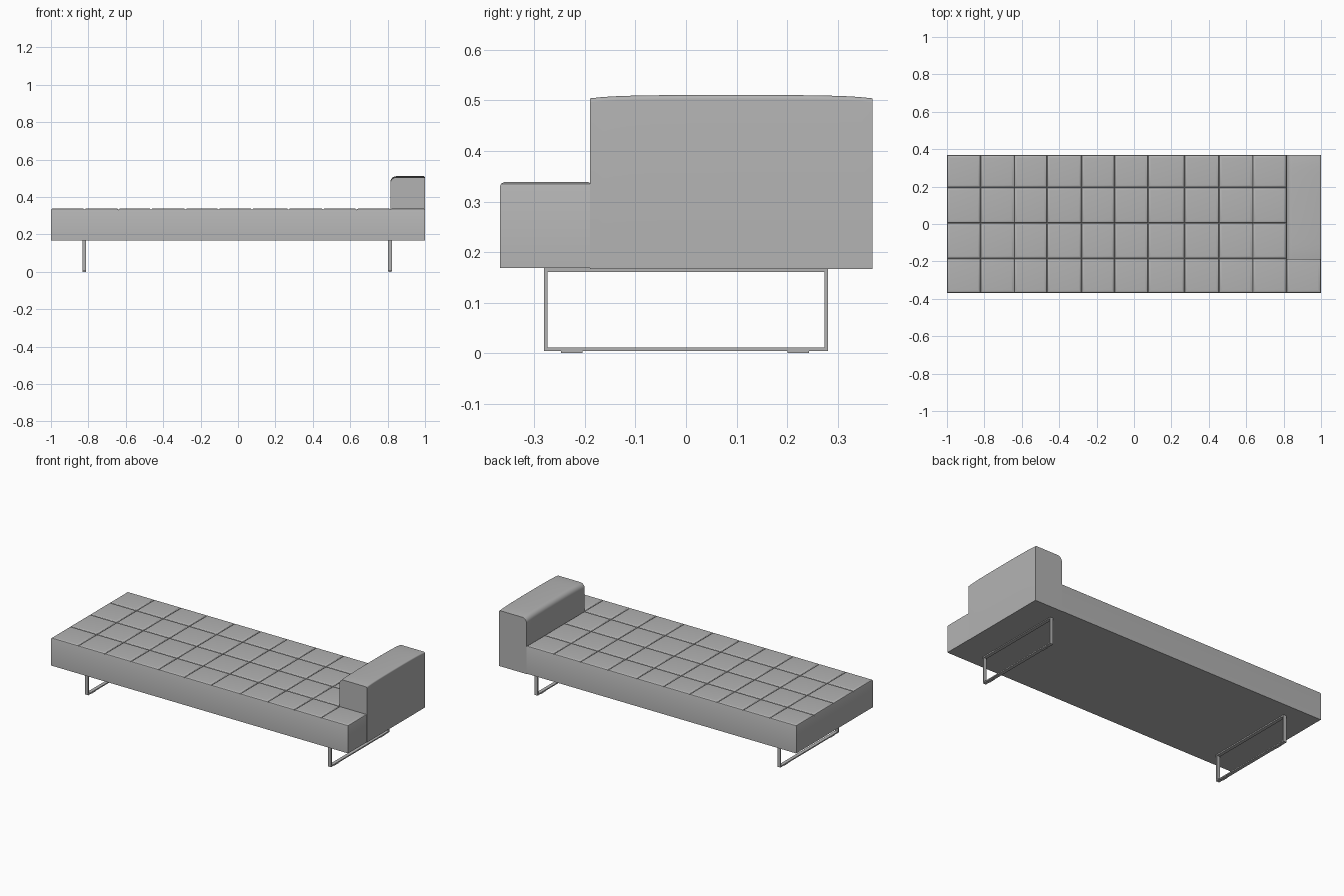
import bpy, bmesh, math
from mathutils import Matrix, Vector

cube = bpy.data.objects.get("Cube")
if cube:
    bpy.data.objects.remove(cube, do_unlink=True)

GREY = (0.45, 0.45, 0.45, 1)
grey = bpy.data.materials.new("grey")
grey.use_nodes = True
grey.diffuse_color = GREY
grey.node_tree.nodes["Principled BSDF"].inputs["Base Color"].default_value = GREY


def finish(bm, name, smooth=False):
    bmesh.ops.recalc_face_normals(bm, faces=bm.faces)
    mesh = bpy.data.meshes.new(name)
    bm.to_mesh(mesh)
    bm.free()
    mesh.materials.append(grey)
    obj = bpy.data.objects.new(name, mesh)
    bpy.context.collection.objects.link(obj)
    if smooth:
        bpy.ops.object.select_all(action="DESELECT")
        obj.select_set(True)
        bpy.context.view_layer.objects.active = obj
        bpy.ops.object.shade_smooth_by_angle(angle=math.radians(30))
    return obj


def add_box(bm, lo, hi):
    lo, hi = Vector(lo), Vector(hi)
    mat = Matrix.Translation((lo + hi) / 2) @ Matrix.Diagonal((*(hi - lo), 1))
    return bmesh.ops.create_cube(bm, size=1, matrix=mat)["verts"]


# Mattress: a box cut along the seams, with every top panel puffed up
SEAMS_X = [-0.82, -0.64, -0.465, -0.28, -0.105, 0.075, 0.27, 0.455, 0.635, 0.815]
SEAMS_Y = [-0.185, 0.005, 0.195]
RIM = 0.331
bm = bmesh.new()
add_box(bm, (-1, -0.368, 0.168), (0.999, 0.368, RIM))
for axis, seams in ((Vector((1, 0, 0)), SEAMS_X), (Vector((0, 1, 0)), SEAMS_Y)):
    for s in seams:
        bmesh.ops.bisect_plane(bm, geom=bm.verts[:] + bm.edges[:] + bm.faces[:],
                               plane_co=axis * s, plane_no=axis)
for inset, rise in ((0.003, 0.004), (0.007, 0.003), (0.012, 0.001)):
    tops = [f for f in bm.faces if f.normal.z > 0.9 and f.calc_center_median().z > RIM - 0.001
            and f.calc_area() > 0.01]
    bmesh.ops.inset_individual(bm, faces=tops, thickness=inset, depth=rise)
finish(bm, "tufted_mattress", smooth=True)

# Headrest: rounded profile swept across the depth, with a slightly domed top
X0, X1, Y0, Y1, TOP = 0.815, 1.0, -0.19, 0.369, 0.511


def arc(cx, cz, r, start, steps=6):
    return [(cx + r * math.cos(math.radians(start - 90 * i / steps)),
             cz + r * math.sin(math.radians(start - 90 * i / steps))) for i in range(steps + 1)]


profile = [(X0, 0.166)] + arc(X0 + 0.03, TOP - 0.03, 0.03, 180)
profile += arc(X1 - 0.008, TOP - 0.008, 0.008, 90) + [(X1, 0.166)]
bm = bmesh.new()
rings = []
STEPS = 16
for i in range(STEPS + 1):
    t = 2 * i / STEPS - 1
    t = math.copysign(abs(t) ** 0.7, t)
    y = (Y0 + Y1) / 2 + t * (Y1 - Y0) / 2
    drop = 0.003 * t ** 2 + 0.004 * t ** 8
    rings.append([bm.verts.new((x, y, z - drop if z > 0.4 else z)) for x, z in profile])
for a, b in zip(rings, rings[1:]):
    for j in range(len(profile)):
        k = (j + 1) % len(profile)
        bm.faces.new((a[j], a[k], b[k], b[j]))
bm.faces.new(rings[0])
bm.faces.new(rings[-1])
finish(bm, "headrest", smooth=True)

# Sled legs: one flat-bar frame at each end, with thin floor glides
BAR, HALF = 0.007, 0.281
for side, cx in (("right", -0.822), ("left", 0.813)):
    x0, x1 = cx - 0.0105, cx + 0.0105
    bm = bmesh.new()
    add_box(bm, (x0, -HALF, 0.004), (x1, HALF, 0.004 + BAR))
    add_box(bm, (x0, -HALF, 0.161), (x1, HALF, 0.168))
    for s in (-1, 1):
        ys = sorted((s * HALF, s * (HALF - BAR)))
        add_box(bm, (x0, ys[0], 0.004 + BAR), (x1, ys[1], 0.161))
    finish(bm, side + "_leg_frame")
    bm = bmesh.new()
    for y in (-0.226, 0.222):
        add_box(bm, (x0 + 0.002, y - 0.021, 0), (x1 - 0.002, y + 0.021, 0.004))
    finish(bm, side + "_floor_glides")
